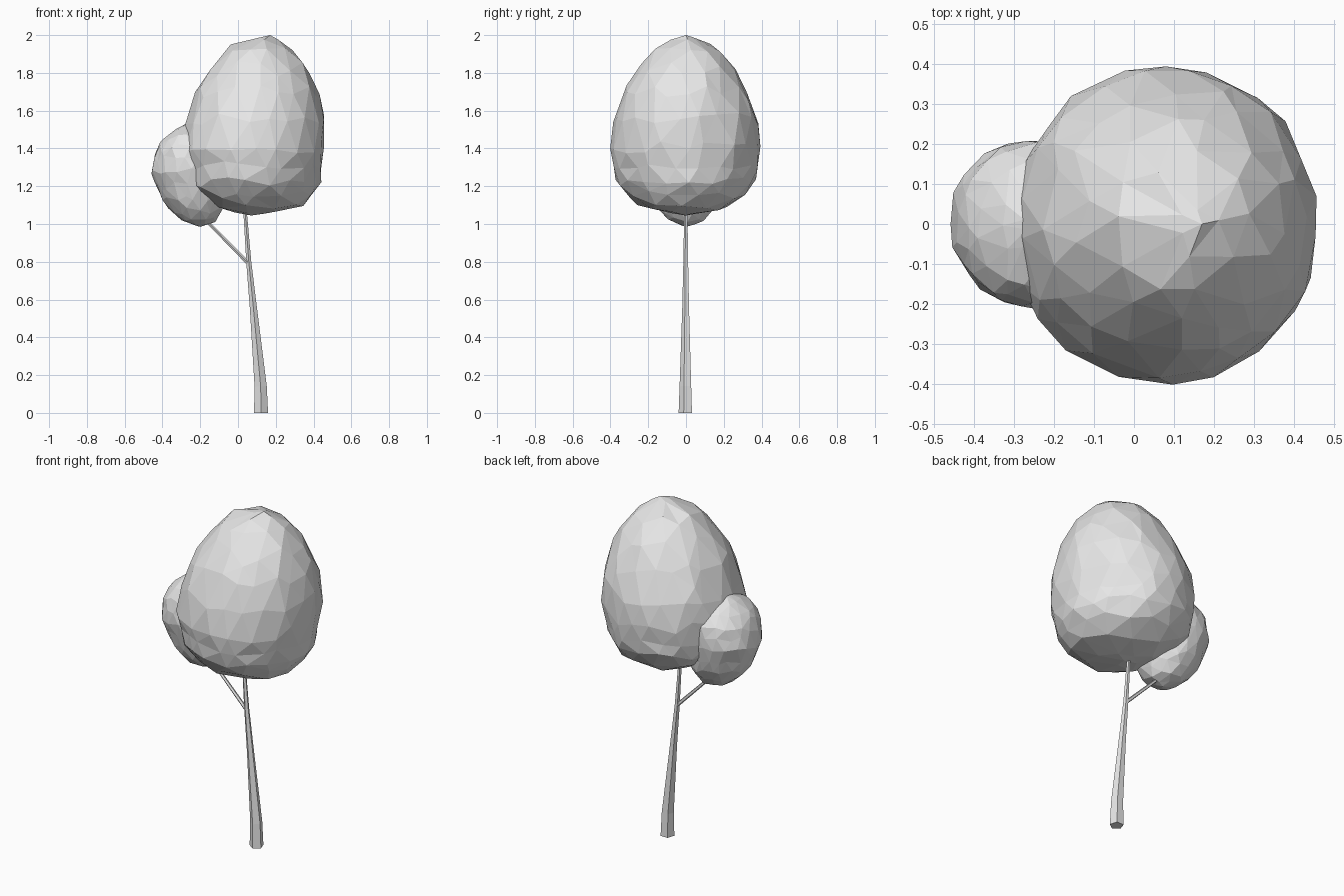
import bpy, bmesh, math, random
from mathutils import Vector

if "Cube" in bpy.data.objects:
    bpy.data.objects.remove(bpy.data.objects["Cube"])

random.seed(4)

grey = bpy.data.materials.new("plain grey")
grey.use_nodes = True
colour = (0.8, 0.8, 0.8, 1)
grey.diffuse_color = colour
grey.node_tree.nodes["Principled BSDF"].inputs["Base Color"].default_value = colour


def finish(name, bm):
    bmesh.ops.recalc_face_normals(bm, faces=bm.faces)
    mesh = bpy.data.meshes.new(name)
    bm.to_mesh(mesh)
    bm.free()
    mesh.materials.append(grey)
    obj = bpy.data.objects.new(name, mesh)
    bpy.context.collection.objects.link(obj)
    return obj


def section(rows, z):
    """Interpolate left edge, right edge and depth of a crown at height z."""
    for a, b in zip(rows, rows[1:]):
        if z <= b[0]:
            t = (z - a[0]) / (b[0] - a[0])
            return [p + (q - p) * t for p, q in zip(a[1:], b[1:])]
    return rows[-1][1:]


def crown(name, rows, waist):
    """Faceted leaf mass: an uneven icosphere fitted to a lopsided egg."""
    bottom, top = rows[0][0], rows[-1][0]
    bm = bmesh.new()
    bmesh.ops.create_icosphere(bm, subdivisions=3, radius=1)
    for v in bm.verts:
        d = v.co.normalized()
        if abs(d.z) < 0.99:
            d += Vector([random.uniform(-0.07, 0.07) for _ in range(3)])
            d.normalize()
        z = waist + d.z * (top - waist if d.z > 0 else waist - bottom)
        left, right, depth = section(rows, z)
        around = math.atan2(d.y, d.x)
        swell = random.uniform(0.985, 1.025)
        v.co = ((left + right) / 2 + math.cos(around) * (right - left) / 2 * swell,
                math.sin(around) * depth * swell, z)
    return finish(name, bm)


def limb(name, path, sides=5):
    """Tapered wooden limb through (x, z, radius) stations."""
    bm = bmesh.new()
    rings = []
    for i, (x, z, r) in enumerate(path):
        a, b = path[max(i - 1, 0)], path[min(i + 1, len(path) - 1)]
        along = Vector((b[0] - a[0], 0, b[1] - a[1])).normalized()
        if i == 0 and z == 0:
            along = Vector((0, 0, 1))
        across = Vector((along.z, 0, -along.x))
        ring = []
        for k in range(sides):
            t = math.tau * k / sides - math.pi / 2
            offset = across * math.cos(t) + Vector((0, math.sin(t), 0))
            ring.append(bm.verts.new(Vector((x, 0, z)) + offset * r))
        rings.append(ring)
    for low, high in zip(rings, rings[1:]):
        for k in range(sides):
            n = (k + 1) % sides
            bm.faces.new((low[k], low[n], high[n], high[k]))
    bm.faces.new(rings[0])
    bm.faces.new(rings[-1])
    return finish(name, bm)


# Leaf masses: height, left edge, right edge, half depth
crown("large_crown", [
    (1.045, 0.07, 0.07, 0), (1.07, -0.06, 0.26, 0.17), (1.1, -0.17, 0.36, 0.26),
    (1.2, -0.28, 0.43, 0.36), (1.4, -0.31, 0.46, 0.4), (1.6, -0.27, 0.46, 0.37),
    (1.75, -0.2, 0.41, 0.3), (1.88, -0.1, 0.335, 0.22), (1.96, -0.03, 0.24, 0.13),
    (2.0, 0.17, 0.17, 0)], 1.4)
crown("small_crown", [
    (0.985, -0.2, -0.2, 0), (1.01, -0.29, -0.12, 0.09), (1.1, -0.39, -0.06, 0.16),
    (1.28, -0.465, -0.04, 0.21), (1.4, -0.435, -0.08, 0.205), (1.48, -0.37, -0.14, 0.15),
    (1.54, -0.26, -0.26, 0)], 1.28)

# Trunk and side branch
limb("trunk", [(0.122, 0, 0.039), (0.12, 0.14, 0.034), (0.082, 0.55, 0.02),
               (0.057, 0.8, 0.014), (0.035, 1.1, 0.009)])
limb("side_branch", [(0.057, 0.79, 0.011), (-0.15, 1.0, 0.009), (-0.2, 1.06, 0.008)])
